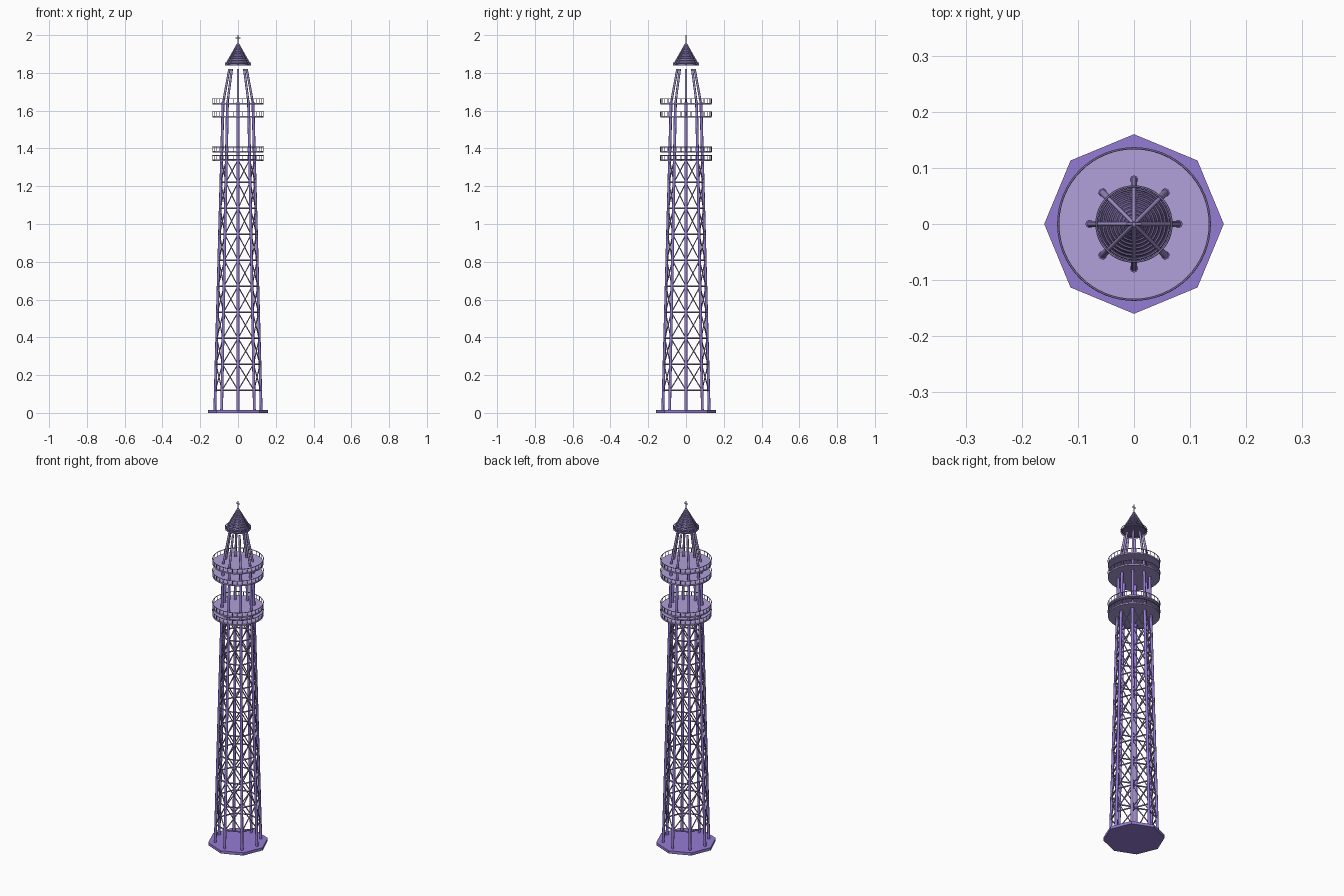
import bpy, bmesh
from math import cos, sin, pi
from mathutils import Vector

if "Cube" in bpy.data.objects:
    bpy.data.objects.remove(bpy.data.objects["Cube"])


def material(name, color):
    m = bpy.data.materials.new(name)
    m.diffuse_color = color
    m.use_nodes = True
    m.node_tree.nodes["Principled BSDF"].inputs["Base Color"].default_value = m.diffuse_color
    return m


PURPLE = material("purple_paint", (0.30, 0.20, 0.65, 1))
STEEL = material("lilac_steel", (0.36, 0.28, 0.60, 1))
PALE = material("pale_deck", (0.44, 0.35, 0.70, 1))
DARK = material("dark_roof", (0.20, 0.15, 0.36, 1))


def polar(r, angle, z):
    return Vector((r * cos(angle), r * sin(angle), z))


def beam(bm, a, b, r, sides=8):
    """Round bar between two points."""
    d = b - a
    rot = d.to_track_quat('Z', 'Y').to_matrix().to_4x4()
    rot.translation = (a + b) / 2
    bmesh.ops.create_cone(bm, cap_ends=True, segments=sides, radius1=r,
                          radius2=r, depth=d.length, matrix=rot)


def lathe(bm, profile, segments=48):
    """Closed (r, z) profile revolved around the z axis."""
    rings = [[bm.verts.new(polar(r, 2 * pi * i / segments, z)) for r, z in profile]
             for i in range(segments)]
    n = len(profile)
    for i in range(segments):
        p, q = rings[i], rings[(i + 1) % segments]
        for j in range(n):
            k = (j + 1) % n
            bm.faces.new((p[j], q[j], q[k], p[k]))


def hoop(bm, r, z, t, segments=48):
    lathe(bm, [(r + t * cos(k * pi / 3), z + t * sin(k * pi / 3)) for k in range(6)], segments)


def disc(bm, r, z0, z1, segments):
    ret = bmesh.ops.create_cone(bm, cap_ends=True, segments=segments,
                                radius1=r, radius2=r, depth=z1 - z0)
    bmesh.ops.translate(bm, verts=ret["verts"], vec=(0, 0, (z0 + z1) / 2))
    return ret["verts"]


def finish(bm, name, mat, smooth=True):
    bmesh.ops.recalc_face_normals(bm, faces=bm.faces[:])
    me = bpy.data.meshes.new(name)
    bm.to_mesh(me)
    bm.free()
    ob = bpy.data.objects.new(name, me)
    bpy.context.collection.objects.link(ob)
    me.materials.append(mat)
    if smooth:
        bpy.ops.object.select_all(action='DESELECT')
        ob.select_set(True)
        bpy.context.view_layer.objects.active = ob
        bpy.ops.object.shade_smooth_by_angle(angle=0.9)


ANGLES = [i * pi / 4 for i in range(8)]


def leg_radius(z):
    return 0.123 + (0.079 - 0.123) * z / 1.645


# octagonal base with corners on the axes
bm = bmesh.new()
for i in range(1):
    vs = [bm.verts.new(polar(0.16, a, 0)) for a in ANGLES]
    top = [bm.verts.new(polar(0.16, a, 0.016)) for a in ANGLES]
    bm.faces.new(vs)
    bm.faces.new(top)
    for k in range(8):
        j = (k + 1) % 8
        bm.faces.new((vs[k], vs[j], top[j], top[k]))
finish(bm, "base_slab", PURPLE, False)

# eight tapering legs, then the steeper lantern posts
bm = bmesh.new()
for a in ANGLES:
    beam(bm, polar(leg_radius(0.01), a, 0.01), polar(leg_radius(1.645), a, 1.645), 0.0075, 10)
finish(bm, "tower_legs", PURPLE)
bm = bmesh.new()
for a in ANGLES:
    beam(bm, polar(0.079, a, 1.64), polar(0.046, a, 1.82), 0.006, 10)
finish(bm, "lantern_posts", STEEL)

# horizontal girts and crossed braces on each face
levels = [0.12 + 0.1375 * i for i in range(9)] + [1.34]
girts, braces = bmesh.new(), bmesh.new()
for k, a in enumerate(ANGLES):
    b = a + pi / 4
    for i, z in enumerate(levels):
        beam(girts, polar(leg_radius(z), a, z), polar(leg_radius(z), b, z), 0.004)
        if i + 1 < len(levels):
            z2 = levels[i + 1]
            beam(braces, polar(leg_radius(z), a, z), polar(leg_radius(z2), b, z2), 0.003, 6)
            beam(braces, polar(leg_radius(z), b, z), polar(leg_radius(z2), a, z2), 0.003, 6)
finish(girts, "horizontal_girts", STEEL)
finish(braces, "cross_braces", STEEL)

# four round decks with railings
for n, z in enumerate((1.337, 1.382, 1.568, 1.637)):
    bm = bmesh.new()
    disc(bm, 0.135, z - 0.004, z + 0.004, 64)
    finish(bm, f"deck_{n + 1}", PALE)
    bm = bmesh.new()
    hoop(bm, 0.135, z + 0.026, 0.002, 64)
    for i in range(32):
        a = 2 * pi * i / 32
        beam(bm, polar(0.135, a, z), polar(0.135, a, z + 0.026), 0.0015, 6)
    finish(bm, f"deck_railing_{n + 1}", STEEL)

# conical roof: shell, stacked hoops, ribs and eave rings
Z0, Z1, R0 = 1.842, 1.955, 0.062
bm = bmesh.new()
ret = bmesh.ops.create_cone(bm, cap_ends=True, segments=48, radius1=R0 - 0.002,
                            radius2=0.002, depth=Z1 - Z0)
bmesh.ops.translate(bm, verts=ret["verts"], vec=(0, 0, (Z0 + Z1) / 2))
finish(bm, "roof_cone", DARK)
bm = bmesh.new()
for i in range(9):
    t = i / 9.5
    hoop(bm, R0 * (1 - t), Z0 + (Z1 - Z0) * t, 0.0025)
finish(bm, "roof_hoops", DARK)
bm = bmesh.new()
for a in ANGLES:
    beam(bm, polar(0.066, a, Z0), polar(0.002, a, Z1), 0.0035)
finish(bm, "roof_ribs", STEEL)
bm = bmesh.new()
hoop(bm, 0.067, 1.840, 0.002)
hoop(bm, 0.067, 1.852, 0.002)
finish(bm, "eave_rings", STEEL)

# cross finial
bm = bmesh.new()
beam(bm, Vector((0, 0, 1.945)), Vector((0, 0, 2.0)), 0.003)
beam(bm, Vector((-0.013, 0, 1.985)), Vector((0.013, 0, 1.985)), 0.0025)
finish(bm, "roof_finial", STEEL)
